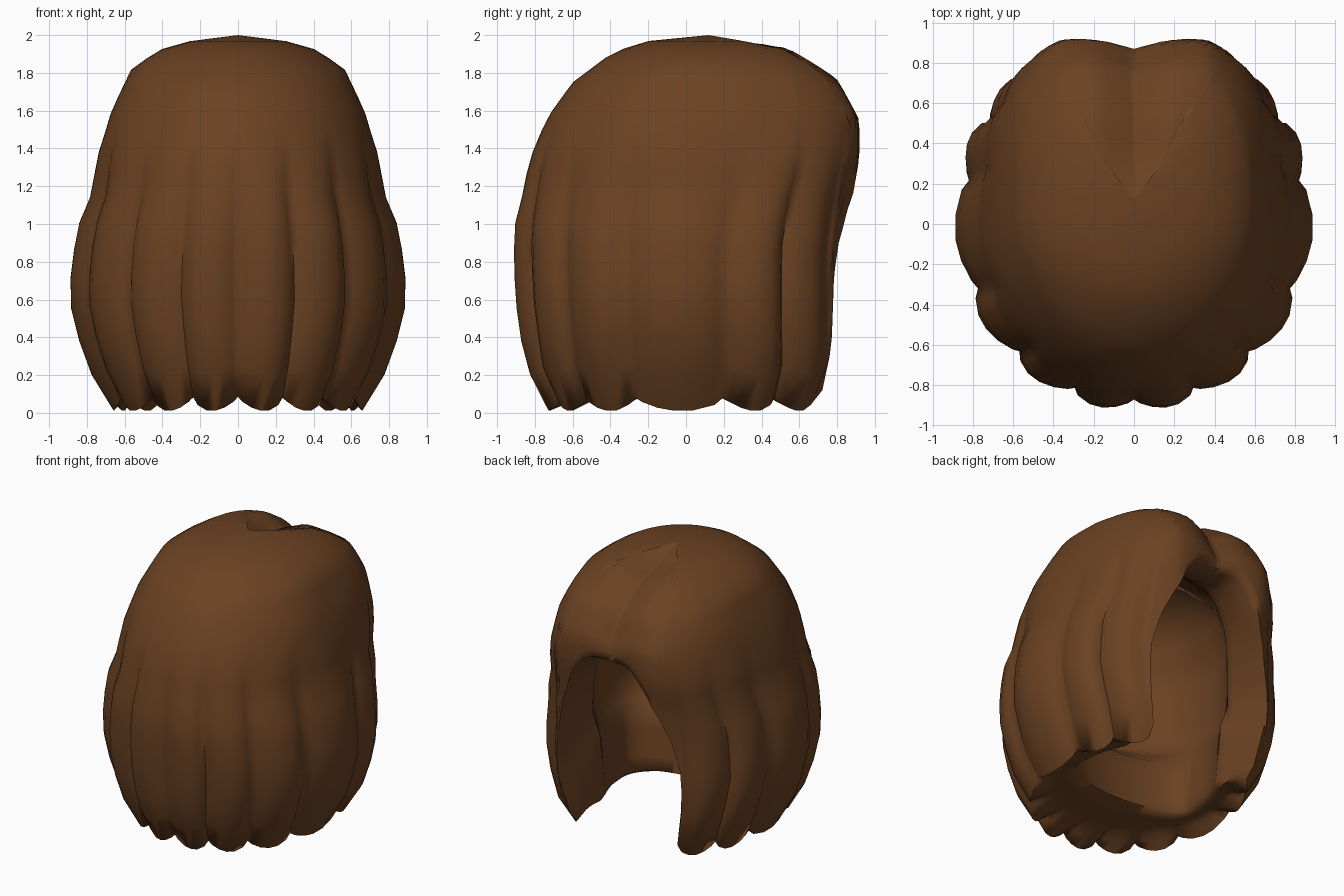
import bpy, bmesh, math
from mathutils import Vector

if "Cube" in bpy.data.objects:
    bpy.data.objects.remove(bpy.data.objects["Cube"])


def lerp(table, v):
    """Piecewise linear lookup in a list of (key, value) pairs."""
    if v <= table[0][0]:
        return table[0][1]
    for (a, p), (b, q) in zip(table, table[1:]):
        if v <= b:
            return p + (q - p) * (v - a) / (b - a)
    return table[-1][1]


# Outer silhouette by height: side, front and back radii
SIDE = [(0, .64), (.2, .76), (.4, .83), (.62, .88), (.97, .84), (1.15, .77), (1.36, .74),
        (1.6, .67), (1.83, .56), (1.94, .38), (1.98, .2), (2, 0)]
FRONT = [(0, .72), (.26, .85), (.62, .90), (.97, .91), (1.14, .87), (1.35, .83), (1.57, .73),
         (1.75, .60), (1.9, .40), (1.96, .25), (1.985, .1), (2, -.12)]
BACK = [(0, .78), (.13, .87), (.25, .91), (.8, .90), (1.1, .92), (1.35, .97), (1.55, .98),
        (1.77, .87), (1.93, .64), (1.965, .45), (2, .13)]
POWER = [(.9, .88), (1.3, .74), (1.7, .76), (1.95, .9)]
# Inner cavity: neck bulge below, head recess above
IN_SIDE = [(0, .46), (.58, .52), (.66, .59), (1.2, .59), (1.5, .45), (1.65, .24), (1.7, 0)]
IN_FRONT = [(0, .18), (.58, .26), (.66, .52), (1.2, .55), (1.5, .42), (1.65, .2), (1.7, -.1)]
IN_BACK = [(0, .62), (1.2, .62), (1.4, .62), (1.55, .45), (1.65, .25), (1.7, .1)]
# Face opening: lower edge height by angle from the back (+y)
ARCH = [(0, 1.48), (8, 1.43), (16, 1.29), (23, 1.11), (29, .9), (32, .7), (34, .4), (35, .12),
        (37, .04)]
# Partings between the locks, angle from the back
SPLITS = [35, 57, 78, 112, 137, 159, 180]
AMP = [(0, .06), (.5, .075), (1.0, .06), (1.5, 0)]
TOP_ROWS, RIM_ROWS, IN_ROWS = 18, 5, 16


def lock(psi):
    """0 at a parting, 1 in the middle of a lock."""
    for a, b in zip(SPLITS, SPLITS[1:]):
        if a <= psi <= b:
            u = (psi - a) / (b - a)
            return math.sin(math.pi * u ** .8) ** .75 if 0 < u < 1 else 0
    return .7


def ring(psi, z, side, front, back, power, yc):
    r = math.radians(psi)
    s, c = max(0, math.sin(r)), math.cos(r)
    if c < 0:
        return Vector((side * s, yc + c * (front + yc), z))
    return Vector((side * s ** power, yc + (back - yc) * c ** power, z))


def outer(psi, z):
    yc = .12 * max(0, (z - 1.5) / .5)
    p = ring(psi, z, lerp(SIDE, z), lerp(FRONT, z), lerp(BACK, z), lerp(POWER, z), yc)
    k = 1 + lerp(AMP, z) * ((lock(psi) if psi > 40 else max(.6, lock(psi))) - .65)
    p.x *= k
    p.y *= k
    # centre parting at the back of the crown
    if p.y > .12 and z > 1.2:
        ramp = min(1, (p.y - .12) / .35)
        p.z -= .07 * max(0, 1 - p.x / .18) * ramp
        p.y -= .11 * max(0, 1 - p.x / .37) * ramp
    return p


def inner(psi, z):
    q = psi * 1.6 if psi < 35 else 56 + (psi - 35) * (124 / 145)
    yc = .1 * max(0, (z - 1.2) / .5)
    return ring(q, z, lerp(IN_SIDE, z), lerp(IN_FRONT, z), lerp(IN_BACK, z), .9, yc)


def meridian(psi):
    """Crown to lower edge, round the rim, then up inside the cavity."""
    zb = lerp(ARCH, psi) if psi < 37 else .01 + .075 * (1 - lock(psi))
    pts = []
    for i in range(1, TOP_ROWS + 1):
        t = i / TOP_ROWS
        pts.append(outer(psi, 2 - (2 - zb) * (.25 * t + .75 * t * t)))
    zi = max(zb + .03, .13)
    a, b = pts[-1], inner(psi, zi)
    for i in range(1, RIM_ROWS + 1):
        t = i / (RIM_ROWS + 1)
        p = a.lerp(b, t)
        bulge = math.sin(math.pi * t)
        # rolled lip around the face opening, even underside elsewhere
        if psi < 36 and zb > .1:
            p.z -= .06 * bulge * max(0, 1 - psi / 34)
        else:
            p.z = zb + (.1 - zb) * min(1, 2.5 * t)
        pts.append(p)
    for i in range(IN_ROWS):
        pts.append(inner(psi, zi + (1.695 - zi) * i / IN_ROWS))
    return pts


half = [0, 1, 3, 6, 10, 14, 18, 21, 24, 27, 29, 31, 32, 33, 34]
for a, b in zip(SPLITS, SPLITS[1:]):
    half += [a + (b - a) * f for f in (0, .1, .3, .5, .7, .9)]
columns = [(p, 1) for p in half] + [(180, 1)] + [(p, -1) for p in reversed(half[1:])]

# Hair shell
bm = bmesh.new()
grid = []
for psi, sign in columns:
    grid.append([bm.verts.new((p.x * sign, p.y, max(p.z, 0))) for p in meridian(psi)])
crown = bm.verts.new((0, .12, 2))
roof = bm.verts.new((0, .1, 1.7))
for a, b in zip(grid, grid[1:] + grid[:1]):
    bm.faces.new((crown, a[0], b[0]))
    bm.faces.new((roof, b[-1], a[-1]))
    for i in range(len(a) - 1):
        bm.faces.new((a[i], a[i + 1], b[i + 1], b[i]))
bmesh.ops.recalc_face_normals(bm, faces=bm.faces)
mesh = bpy.data.meshes.new("hair")
bm.to_mesh(mesh)
bm.free()
hair = bpy.data.objects.new("hair", mesh)
bpy.context.collection.objects.link(hair)

mat = bpy.data.materials.new("brown_hair")
mat.diffuse_color = (.145, .054, .016, 1)
mat.use_nodes = True
mat.node_tree.nodes["Principled BSDF"].inputs["Base Color"].default_value = mat.diffuse_color
mesh.materials.append(mat)
bpy.context.view_layer.objects.active = hair
hair.select_set(True)
bpy.ops.object.shade_smooth_by_angle(angle=math.radians(75))
